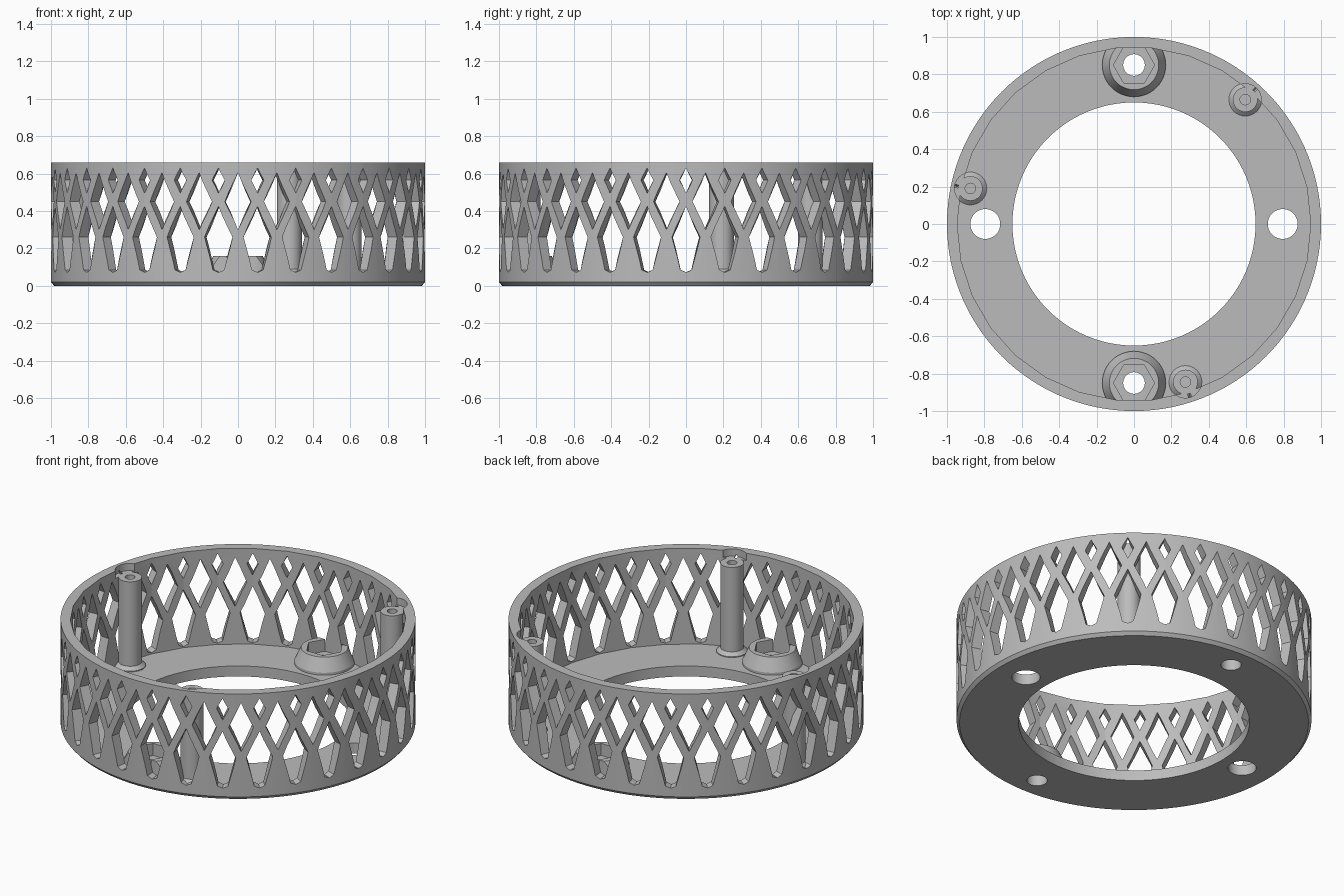
import bpy, bmesh, math
from mathutils import Matrix

if "Cube" in bpy.data.objects:
    bpy.data.objects.remove(bpy.data.objects["Cube"])

HEIGHT, FLOOR, INNER = 0.66, 0.065, 0.945
COLUMNS = 30
POSTS = [(0.595, 0.665), (-0.875, 0.19), (0.275, -0.845)]
POST_TOP = 0.615

grey = bpy.data.materials.new("plain grey")
grey.diffuse_color = (0.5, 0.5, 0.5, 1)
grey.use_nodes = True
grey.node_tree.nodes["Principled BSDF"].inputs["Base Color"].default_value = grey.diffuse_color


def make_object(name, bm):
    bmesh.ops.recalc_face_normals(bm, faces=bm.faces)
    mesh = bpy.data.meshes.new(name)
    bm.to_mesh(mesh)
    bm.free()
    mesh.materials.append(grey)
    ob = bpy.data.objects.new(name, mesh)
    bpy.context.collection.objects.link(ob)
    return ob


def add_lathe(bm, profile, sides, x=0, y=0):
    """Solid of stacked (radius, height) rings with flat end caps."""
    rings = []
    for r, z in profile:
        rings.append([bm.verts.new((x + r * math.cos(2 * math.pi * i / sides),
                                    y + r * math.sin(2 * math.pi * i / sides), z))
                      for i in range(sides)])
    for a, b in zip(rings, rings[1:]):
        for i in range(sides):
            j = (i + 1) % sides
            bm.faces.new((a[i], a[j], b[j], b[i]))
    bm.faces.new(rings[0][::-1])
    bm.faces.new(rings[-1])


def lathe(name, profile, sides, x=0, y=0):
    bm = bmesh.new()
    add_lathe(bm, profile, sides, x, y)
    return make_object(name, bm)


def boolean(ob, cutter, operation='DIFFERENCE', keep=False):
    mod = ob.modifiers.new("cut", 'BOOLEAN')
    mod.operation, mod.solver, mod.object = operation, 'EXACT', cutter
    dg = bpy.context.evaluated_depsgraph_get()
    dg.update()
    mesh = bpy.data.meshes.new_from_object(ob.evaluated_get(dg))
    ob.modifiers.clear()
    ob.data = mesh
    if not keep:
        bpy.data.objects.remove(cutter, do_unlink=True)


def smooth(ob):
    bpy.ops.object.select_all(action='DESELECT')
    ob.select_set(True)
    bpy.context.view_layer.objects.active = ob
    bpy.ops.object.shade_smooth_by_angle(angle=math.radians(25))


# Outer shell with a small bottom chamfer, hollowed above the floor
shell = lathe("lattice_ring", [(0.983, 0), (1, 0.02), (1, HEIGHT)], 120)
boolean(shell, lathe("cavity", [(INNER, FLOOR), (INNER, 1)], COLUMNS))

# Floor openings: centre, two side holes, two bolt holes
boolean(shell, lathe("centre_hole", [(0.65, -0.1), (0.65, 0.3)], 96))
bm = bmesh.new()
for s in (-1, 1):
    add_lathe(bm, [(0.08, -0.1), (0.08, 0.3)], 32, x=0.795 * s)
    add_lathe(bm, [(0.058, -0.1), (0.058, 0.3)], 32, y=0.85 * s)
boolean(shell, make_object("floor_holes", bm))

# Lattice windows as (across, height) outlines, repeated around the ring
upper = [(0, 0.605), (-0.07, 0.45), (0, 0.3), (0.07, 0.45)]
small = [(0, 0.63), (-0.034, 0.565), (0, 0.495), (0.034, 0.565)]
lower = [(0, 0.425), (-0.075, 0.26), (-0.03, 0.085), (0, 0.072), (0.03, 0.085), (0.075, 0.26)]
bm = bmesh.new()
for k in range(COLUMNS):
    for outline, shift in ((upper, 0), (small, 0.5), (lower, 0.5)):
        turn = Matrix.Rotation(2 * math.pi * (k + shift) / COLUMNS - math.pi / 2, 4, 'Z')
        loops = []
        for r in (0.88, 1.06):
            loops.append([bm.verts.new(turn @ Matrix.Rotation(u, 4, 'Z') @
                                       Matrix.Translation((r, 0, z)).to_translation())
                          for u, z in outline])
        a, b = loops
        n = len(outline)
        for i in range(n):
            bm.faces.new((a[i], a[(i + 1) % n], b[(i + 1) % n], b[i]))
        bm.faces.new(a[::-1])
        bm.faces.new(b)
boolean(shell, make_object("windows", bm))

# Clearance pockets in the rim above each post
bm = bmesh.new()
for x, y in POSTS:
    add_lathe(bm, [(0.085, POST_TOP), (0.085, 1)], 32, x, y)
boolean(shell, make_object("rim_pockets", bm))
smooth(shell)

# Conical nut bosses with hexagonal recesses, trimmed to the inside of the wall
limit = lathe("boss_limit", [(INNER, -1), (INNER, 1)], COLUMNS)
for name, y in (("front_nut_boss", -0.85), ("back_nut_boss", 0.85)):
    boss = lathe(name, [(0.17, FLOOR - 0.005), (0.17, 0.08), (0.132, 0.16)], 48, y=y)
    boolean(boss, limit, 'INTERSECT', keep=True)
    boolean(boss, lathe("nut_recess", [(0.11, 0.085), (0.11, 0.3)], 6, y=y))
    boolean(boss, lathe("bolt_hole", [(0.058, -0.1), (0.058, 0.3)], 32, y=y))
    smooth(boss)
bpy.data.objects.remove(limit, do_unlink=True)

# Screw posts with flared feet and pilot holes
for n, (x, y) in enumerate(POSTS, 1):
    post = lathe(f"screw_post_{n}", [(0.088, FLOOR - 0.005), (0.088, 0.07), (0.066, 0.09),
                                     (0.066, POST_TOP)], 32, x, y)
    boolean(post, lathe("pilot_hole", [(0.028, 0.3), (0.028, 1)], 24, x, y))
    smooth(post)
